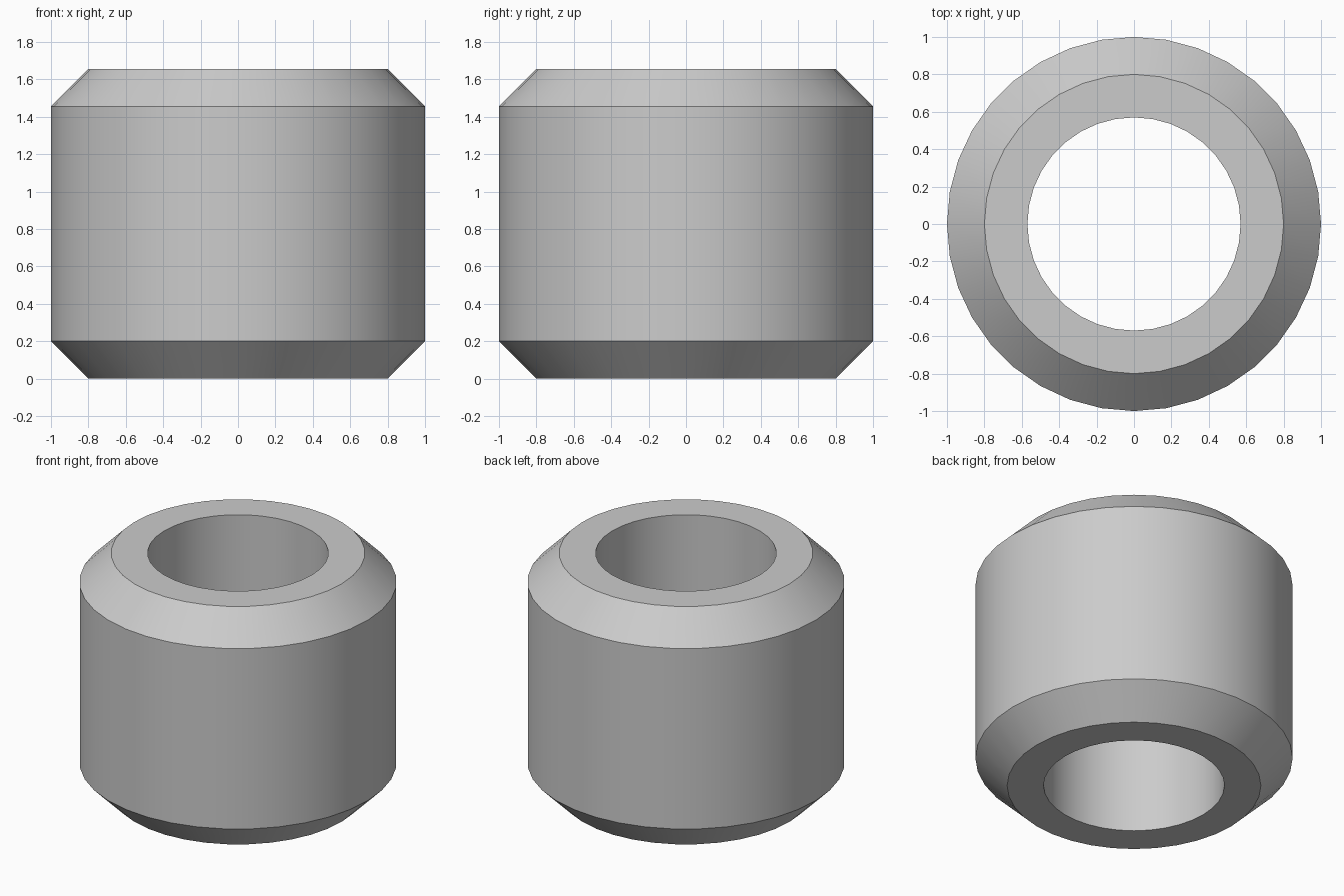
import bpy
import bmesh
import math

cube = bpy.data.objects.get("Cube")
if cube:
    bpy.data.objects.remove(cube, do_unlink=True)

SIDES = 36
HEIGHT = 1.655
CHAMFER = 0.2
OUTER = 1.0
BORE = 0.57

# Plain grey material
grey = bpy.data.materials.new("grey")
grey.use_nodes = True
colour = (0.6, 0.6, 0.6, 1.0)
grey.diffuse_color = colour
grey.node_tree.nodes["Principled BSDF"].inputs["Base Color"].default_value = colour

# Closed wall profile: bore, flat rims, chamfers and outer wall
profile = [
    (BORE, 0), (OUTER - CHAMFER, 0), (OUTER, CHAMFER),
    (OUTER, HEIGHT - CHAMFER), (OUTER - CHAMFER, HEIGHT), (BORE, HEIGHT),
]

# Revolve the profile around z
bm = bmesh.new()
rings = []
for i in range(SIDES):
    a = math.tau * i / SIDES
    rings.append([bm.verts.new((r * math.cos(a), r * math.sin(a), z)) for r, z in profile])
for i, ring in enumerate(rings):
    following = rings[(i + 1) % SIDES]
    for j in range(len(profile)):
        k = (j + 1) % len(profile)
        bm.faces.new((ring[j], following[j], following[k], ring[k]))
bmesh.ops.recalc_face_normals(bm, faces=bm.faces)

mesh = bpy.data.meshes.new("chamfered_bushing")
bm.to_mesh(mesh)
bm.free()
mesh.materials.append(grey)
bushing = bpy.data.objects.new("chamfered_bushing", mesh)
bpy.context.collection.objects.link(bushing)

# Smooth round walls, crisp chamfer edges
bpy.ops.object.select_all(action="DESELECT")
bushing.select_set(True)
bpy.context.view_layer.objects.active = bushing
bpy.ops.object.shade_smooth_by_angle(angle=math.radians(30))
